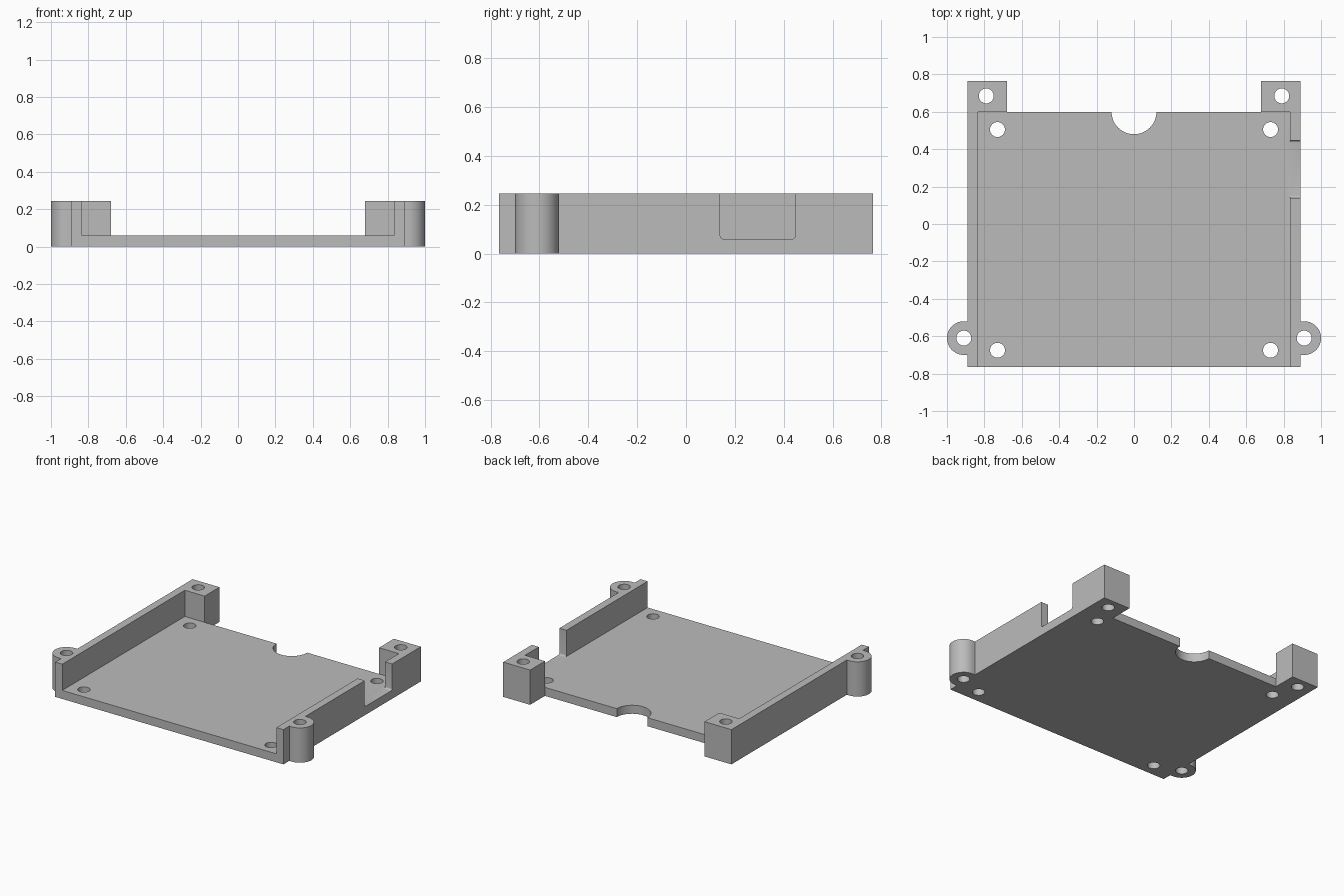
import bpy
import bmesh
from math import radians, sin, cos

if "Cube" in bpy.data.objects:
    bpy.data.objects.remove(bpy.data.objects["Cube"], do_unlink=True)

HEIGHT, FLOOR = 0.245, 0.06
FRONT, BACK, FLOOR_BACK = -0.765, 0.765, 0.60
OUTER, INNER, POST = 0.89, 0.835, 0.68
EAR_X, EAR_Y, EAR_R = 0.91, -0.61, 0.09
HOLE_R = 0.04

grey = bpy.data.materials.new("grey plastic")
grey.use_nodes = True
grey.diffuse_color = (0.5, 0.5, 0.5, 1)
grey.node_tree.nodes["Principled BSDF"].inputs["Base Color"].default_value = (0.5, 0.5, 0.5, 1)


def arc(cx, cy, r, start, end, steps):
    angles = [radians(start + (end - start) * i / steps) for i in range(steps + 1)]
    return [(cx + r * cos(a), cy + r * sin(a)) for a in angles]


def prism(name, outline, low, high, along_x=False):
    """Extrude a counter-clockwise outline along z, or a y-z outline along x."""
    bm = bmesh.new()
    verts = [bm.verts.new((low, u, v) if along_x else (u, v, low)) for u, v in outline]
    face = bm.faces.new(verts)
    grown = bmesh.ops.extrude_face_region(bm, geom=[face])["geom"]
    moved = [g for g in grown if isinstance(g, bmesh.types.BMVert)]
    rise = high - low
    bmesh.ops.translate(bm, verts=moved, vec=(rise, 0, 0) if along_x else (0, 0, rise))
    bmesh.ops.recalc_face_normals(bm, faces=bm.faces)
    mesh = bpy.data.meshes.new(name)
    bm.to_mesh(mesh)
    bm.free()
    mesh.materials.append(grey)
    obj = bpy.data.objects.new(name, mesh)
    bpy.context.collection.objects.link(obj)
    return obj


def cut(target, cutter):
    cutter.hide_render = True
    bpy.context.view_layer.objects.active = target
    mod = target.modifiers.new(cutter.name, "BOOLEAN")
    mod.operation = "DIFFERENCE"
    mod.solver = "EXACT"
    mod.object = cutter
    bpy.ops.object.modifier_apply(modifier=mod.name)
    bpy.data.objects.remove(cutter, do_unlink=True)


# Tray footprint: side, screw ear, rear post and cable notch, then mirrored
half = [(OUTER, FRONT), (OUTER, EAR_Y - EAR_R)]
half += arc(EAR_X, EAR_Y, EAR_R, -90, 90, 24)
half += [(OUTER, EAR_Y + EAR_R), (OUTER, BACK), (POST, BACK), (POST, FLOOR_BACK)]
half += arc(0, FLOOR_BACK, 0.12, 0, -90, 16)
outline = half + [(-x, y) for x, y in reversed(half) if x > 0.001]
tray = prism("tray", outline, 0, HEIGHT)

# Open pocket between the side walls
pocket = [(-INNER, -1), (INNER, -1), (INNER, FLOOR_BACK), (-INNER, FLOOR_BACK)]
cut(tray, prism("pocket_cutter", pocket, FLOOR, 0.5))

# Opening in the left wall with softened lower corners
r = 0.012
opening = arc(0.14 + r, FLOOR + r, r, 180, 270, 4)
opening += arc(0.447 - r, FLOOR + r, r, 270, 360, 4)
opening += [(0.447, 0.5), (0.14, 0.5)]
cut(tray, prism("opening_cutter", opening, 0.8, 1.1, along_x=True))

# Screw holes through the ears, floor and posts
for side in (-1, 1):
    for x, y in ((EAR_X, EAR_Y), (0.73, -0.675), (0.73, 0.505), (0.79, 0.685)):
        circle = arc(side * x, y, HOLE_R, 0, 360, 32)[:-1]
        cut(tray, prism("hole_cutter", circle, -0.2, 0.5))

bpy.ops.object.select_all(action="DESELECT")
tray.select_set(True)
bpy.context.view_layer.objects.active = tray
bpy.ops.object.shade_smooth_by_angle(angle=radians(30))
